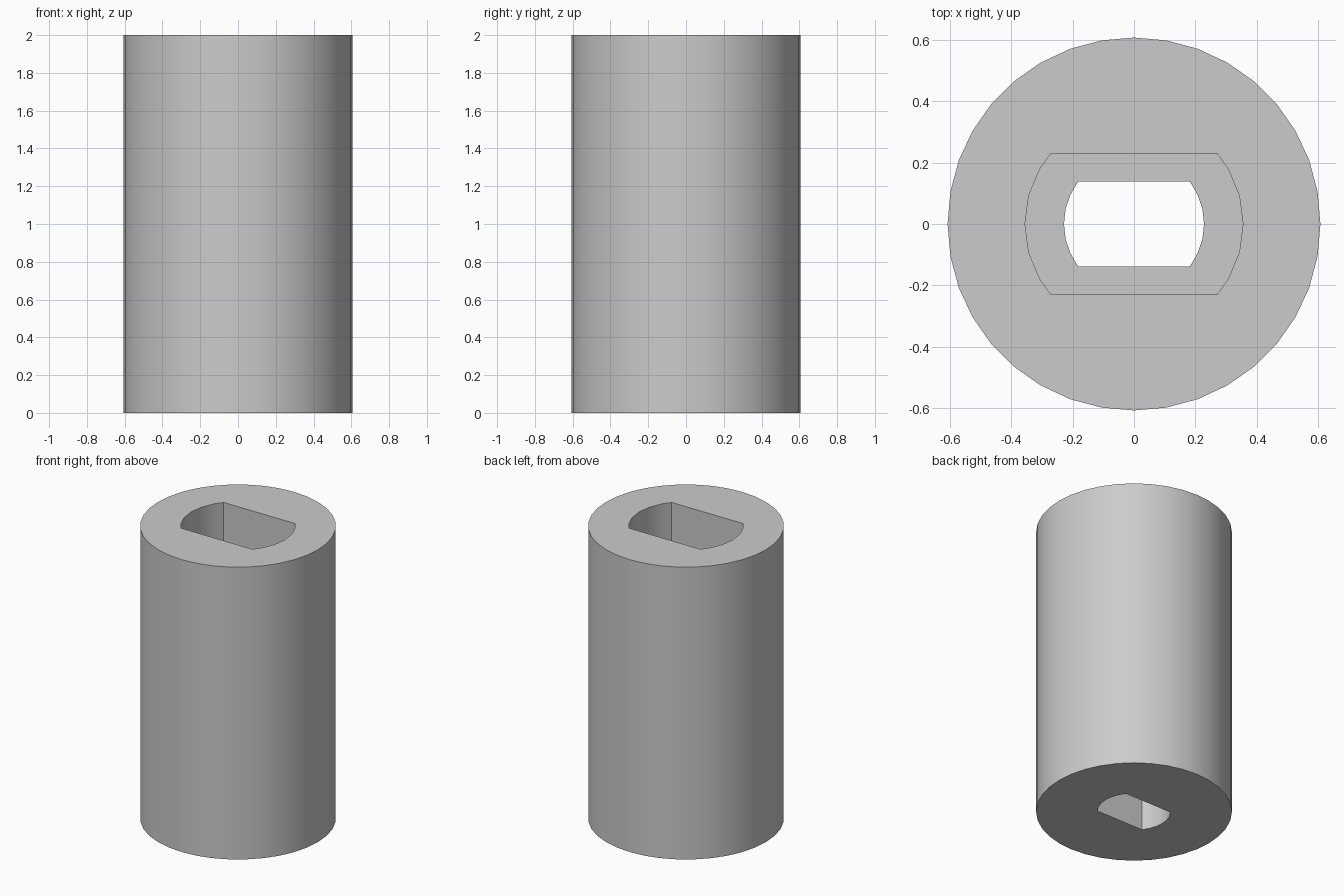
import bpy
import bmesh
import math

# Remove the default cube
cube = bpy.data.objects.get("Cube")
if cube:
    bpy.data.objects.remove(cube, do_unlink=True)

HEIGHT = 2.0
LEDGE_Z = 1.0

grey = bpy.data.materials.new("plain_grey")
grey.use_nodes = True
grey.diffuse_color = (0.6, 0.6, 0.6, 1)
grey.node_tree.nodes["Principled BSDF"].inputs["Base Color"].default_value = (0.6, 0.6, 0.6, 1)


def circle(radius, sides):
    return [(radius * math.cos(math.tau * i / sides), radius * math.sin(math.tau * i / sides))
            for i in range(sides)]


def double_d(radius, half_flat, step):
    """Round slot with two parallel flats."""
    end = math.degrees(math.asin(half_flat / radius))
    count = int(end // step)
    angles = [-end] + [i * step for i in range(-count, count + 1)] + [end]
    right = [(radius * math.cos(math.radians(a)), radius * math.sin(math.radians(a))) for a in angles]
    return right + [(-x, -y) for x, y in right]


bm = bmesh.new()


def ring(points, z):
    verts = [bm.verts.new((x, y, z)) for x, y in points]
    edges = [bm.edges.new((verts[i - 1], verts[i])) for i in range(len(verts))]
    return verts, edges


def wall(lower, upper):
    a, b = lower[0], upper[0]
    for i in range(len(a)):
        bm.faces.new((a[i - 1], a[i], b[i], b[i - 1]))


def flat_fill(outer, inner):
    bmesh.ops.triangle_fill(bm, edges=outer[1] + inner[1], use_beauty=True)


# Outer cylinder
body_outline = circle(0.607, 36)
body_bottom, body_top = ring(body_outline, 0), ring(body_outline, HEIGHT)
wall(body_bottom, body_top)

# Narrow lower slot and wide upper slot
narrow = double_d(0.228, 0.139, 12)
wide = double_d(0.355, 0.23, 15)
narrow_bottom, narrow_top = ring(narrow, 0), ring(narrow, LEDGE_Z)
wide_bottom, wide_top = ring(wide, LEDGE_Z), ring(wide, HEIGHT)
wall(narrow_bottom, narrow_top)
wall(wide_bottom, wide_top)

# End faces and inner ledge
flat_fill(body_bottom, narrow_bottom)
flat_fill(wide_bottom, narrow_top)
flat_fill(body_top, wide_top)
bmesh.ops.recalc_face_normals(bm, faces=bm.faces[:])

mesh = bpy.data.meshes.new("slotted_sleeve")
bm.to_mesh(mesh)
bm.free()
mesh.materials.append(grey)
sleeve = bpy.data.objects.new("slotted_sleeve", mesh)
bpy.context.collection.objects.link(sleeve)

# Smooth round walls, crisp rims and flats
bpy.ops.object.select_all(action="DESELECT")
sleeve.select_set(True)
bpy.context.view_layer.objects.active = sleeve
bpy.ops.object.shade_smooth_by_angle(angle=math.radians(30))
